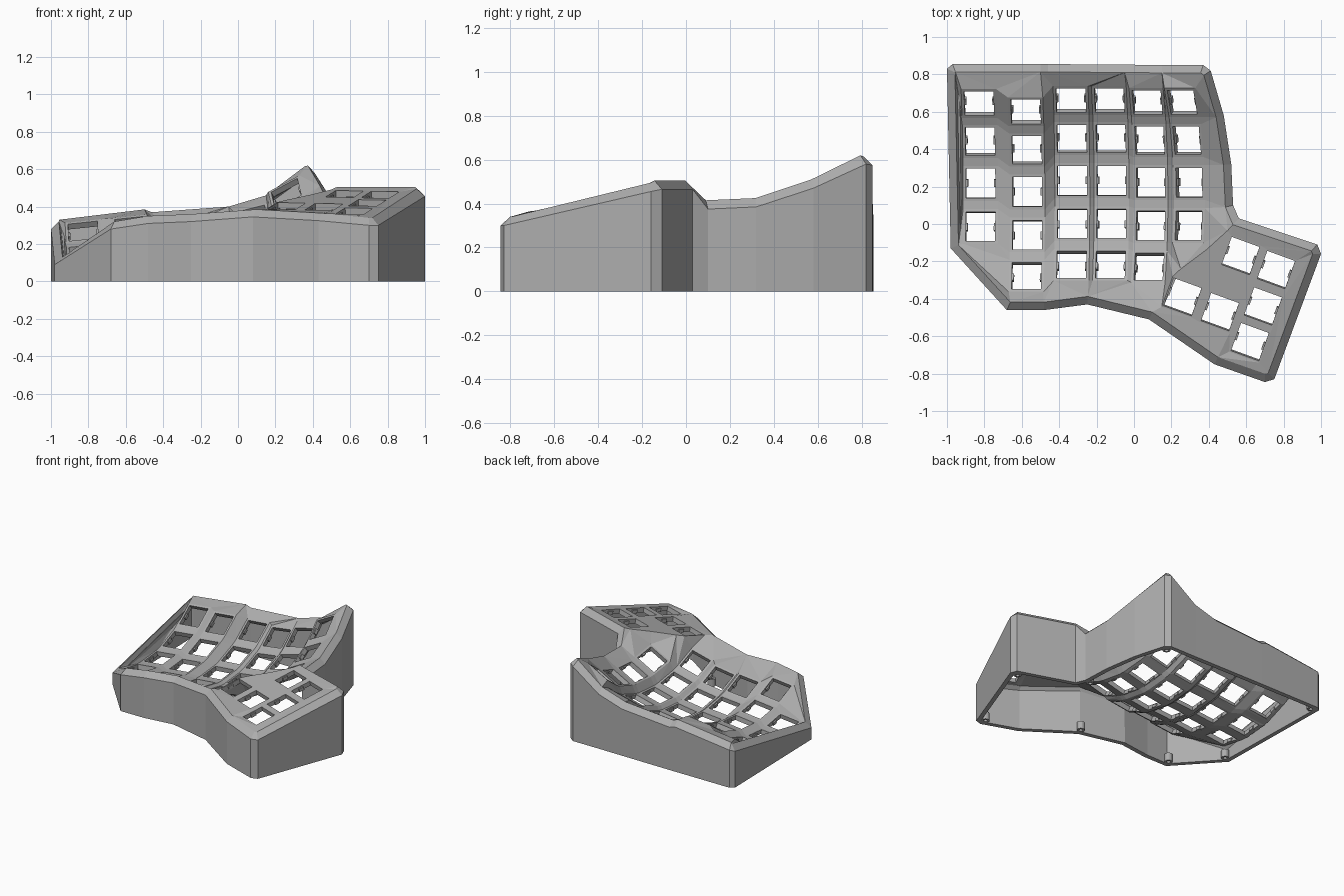
import bpy, bmesh
from math import sin, cos, radians
from mathutils import Vector
from mathutils.geometry import delaunay_2d_cdt

cube = bpy.data.objects.get("Cube")
if cube:
    bpy.data.objects.remove(cube)

grey = bpy.data.materials.new("matte grey")
grey.use_nodes = True
COLOR = (0.42, 0.42, 0.42, 1)
grey.diffuse_color = COLOR
grey.node_tree.nodes["Principled BSDF"].inputs["Base Color"].default_value = COLOR


def make_object(name, bm, thickness=0):
    mesh = bpy.data.meshes.new(name)
    bm.to_mesh(mesh)
    bm.free()
    mesh.materials.append(grey)
    obj = bpy.data.objects.new(name, mesh)
    bpy.context.collection.objects.link(obj)
    if thickness:
        mod = obj.modifiers.new("thickness", "SOLIDIFY")
        mod.thickness = thickness
        mod.offset = -1
    return obj


# Finger columns: x, y of the arc's lowest point, z, sideways tilt, rows
COLUMNS = [(-.82, .14, .11, 6, 4), (-.57, .095, .135, 6, 5), (-.33, .155, .12, 5, 5),
           (-.12, .155, .125, 8, 5), (.09, .145, .185, 14, 5), (.295, .145, .31, 28, 4)]
RADIUS = .88
HOLE, PLATE = .079, .094

# Thumb keys on a sloping plane
THUMB = [(.26, -.39), (.46, -.47), (.57, -.17), (.76, -.245), (.69, -.44), (.62, -.63)]


def thumb_point(x, y):
    return Vector((x, y, .5 + .06 * (x - .52) + .208 * y))


# Every key is a centre and two side directions
keys = []
for cx, cy, cz, tilt, rows in COLUMNS:
    s = sin(radians(tilt))
    for row in range(rows):
        t = radians(35 - 15 * row)
        lift = RADIUS * (1 - cos(t))
        centre = Vector((cx - .5 * s * lift, cy + RADIUS * sin(t), cz + lift))
        across = Vector((cos(radians(tilt)), 0, s))
        along = Vector((-.5 * s * sin(t), cos(t), sin(t)))
        keys.append((centre, across, along, PLATE))
ta = radians(-20)
for x, y in THUMB:
    centre = thumb_point(x, y)
    across = thumb_point(x + cos(ta), y + sin(ta)) - centre
    along = thumb_point(x - sin(ta), y + cos(ta)) - centre
    keys.append((centre, across, along, .087))

# Top edge of the outer wall, counterclockwise
WALL = [Vector(p) for p in (
    (-1, .83, .28), (-.98, -.13, .09), (-.68, -.46, .28), (-.48, -.46, .31),
    (-.25, -.43, .32), (.08, -.51, .345), (.43, -.75, .325), (.7, -.845, .3),
    (.75, -.83, .3), (1, -.16, .455), (.98, -.11, .465), (.56, .03, .465),
    (.53, .1, .375), (.52, .32, .385), (.48, .58, .47), (.41, .82, .58),
    (.37, .85, .575), (.15, .85, .42), (-.05, .852, .36), (-.46, .855, .33),
    (-.5, .855, .345), (-.97, .855, .29))]


def inset(loop, dist, rise):
    result = []
    for i, p in enumerate(loop):
        a = (p - loop[i - 1]).xy.normalized()
        b = (loop[(i + 1) % len(loop)] - p).xy.normalized()
        n = Vector((-a.y - b.y, a.x + b.x))
        n *= dist * 2 / n.length_squared
        result.append(p + Vector((n.x, n.y, rise)))
    return result


rim = inset(WALL, .042, .04)

# Key deck: stretch one skin between rim, key plates and thumb plane
points = list(rim)
faces = [list(range(len(rim)))]
edges = []
SQUARE = ((-1, -1), (1, -1), (1, 1), (-1, 1))
for centre, across, along, plate in keys:
    for size in (plate, HOLE):
        first = len(points)
        points += [centre + across * u * size + along * v * size for u, v in SQUARE]
        if size == HOLE:
            faces.append([first + k for k in range(4)])
        else:
            edges += [(first + k, first + (k + 1) % 4) for k in range(4)]
points += [thumb_point(x, y) for x, y in ((.5, -.035), (.39, -.135), (.25, -.24))]

verts2, _, tris, source, _, owners = delaunay_2d_cdt(
    [p.xy for p in points], edges, faces, 0, 1e-5)

bm = bmesh.new()
deck = []
for co, src in zip(verts2, source):
    if src:
        z = points[src[0]].z
    else:
        z = min(points, key=lambda p: (p.xy - co).length).z
    deck.append(bm.verts.new((co.x, co.y, z)))
for tri, own in zip(tris, owners):
    if list(own) == [0]:
        bm.faces.new([deck[i] for i in tri])

# Sloped rim and upright outer wall
levels = [[bm.verts.new((p.x, p.y, 0)) for p in WALL],
          [bm.verts.new(p) for p in WALL],
          [bm.verts.new(p) for p in rim]]
for low, high in zip(levels, levels[1:]):
    for i in range(len(WALL)):
        j = (i + 1) % len(WALL)
        bm.faces.new((low[i], low[j], high[j], high[i]))
bmesh.ops.remove_doubles(bm, verts=bm.verts[:], dist=1e-4)
make_object("keyboard_shell", bm, .035)

# Small switch clips on both sides of each hole
bm = bmesh.new()
for centre, across, along, _ in keys:
    normal = across.cross(along).normalized()
    for side in (-1, 1):
        made = bmesh.ops.create_cube(bm, size=1)["verts"]
        for v in made:
            c = v.co.copy()
            v.co = (centre + across * (side * HOLE + c.x * .018)
                    + along * c.y * .04 + normal * (c.z * .025 - .024))
make_object("switch_clips", bm)

# Hollow screw posts inside the base corners
bm = bmesh.new()
inner = inset(WALL, .055, 0)
for i in (0, 1, 2, 5, 7, 10, 12, 15):
    made = bmesh.ops.create_cone(bm, cap_ends=False, segments=16,
                                 radius1=.028, radius2=.028, depth=.06)["verts"]
    bmesh.ops.translate(bm, verts=made, vec=(inner[i].x, inner[i].y, .03))
make_object("screw_posts", bm, .014)
